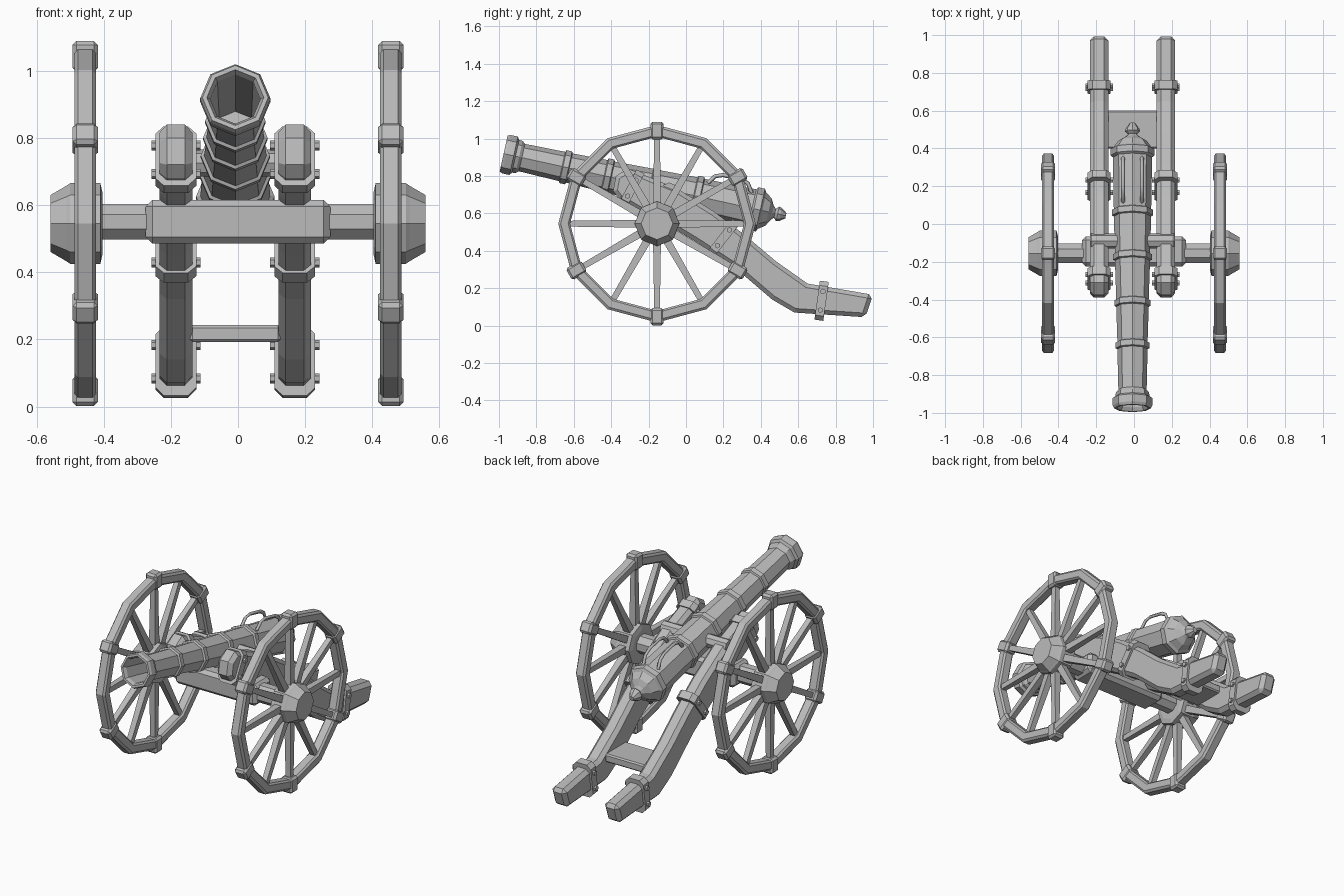
import bpy, bmesh, math
from mathutils import Matrix, Vector

if "Cube" in bpy.data.objects:
    bpy.data.objects.remove(bpy.data.objects["Cube"])

grey = bpy.data.materials.new("plain_grey")
grey.use_nodes = True
COLOUR = (0.5, 0.5, 0.5, 1)
grey.diffuse_color = COLOUR
grey.node_tree.nodes["Principled BSDF"].inputs["Base Color"].default_value = COLOUR


def finish(name, bm, matrix=None, bevel=0):
    bmesh.ops.recalc_face_normals(bm, faces=bm.faces)
    mesh = bpy.data.meshes.new(name)
    bm.to_mesh(mesh)
    bm.free()
    mesh.materials.append(grey)
    obj = bpy.data.objects.new(name, mesh)
    bpy.context.collection.objects.link(obj)
    if matrix:
        obj.matrix_world = matrix
    if bevel:
        mod = obj.modifiers.new("chamfer", 'BEVEL')
        mod.width, mod.segments = bevel, 1
        mod.limit_method, mod.angle_limit = 'ANGLE', math.radians(60)
    return obj


def lathe(name, profile, matrix, sides=8, closed=False):
    """Turn (distance, radius) points around local z."""
    bm = bmesh.new()
    rings = []
    for t, r in profile:
        rings.append([bm.verts.new((r * math.cos(a), r * math.sin(a), t))
                      for a in (math.tau * i / sides for i in range(sides))])
    pairs = list(zip(rings, rings[1:]))
    if closed:
        pairs.append((rings[-1], rings[0]))
    for low, high in pairs:
        for i in range(sides):
            j = (i + 1) % sides
            bm.faces.new((low[i], low[j], high[j], high[i]))
    if not closed:
        bm.faces.new(rings[0])
        bm.faces.new(rings[-1])
    return finish(name, bm, matrix)


def box(name, centre, size, tilt=0, bevel=0):
    bm = bmesh.new()
    bmesh.ops.create_cube(bm, size=1)
    bmesh.ops.scale(bm, vec=size, verts=bm.verts)
    matrix = Matrix.Translation(centre) @ Matrix.Rotation(tilt, 4, 'X')
    return finish(name, bm, matrix, bevel)


def side_prism(name, profile, x, width, bevel):
    """Extrude a (y, z) outline across x."""
    bm = bmesh.new()
    face = bm.faces.new([bm.verts.new((x - width / 2, y, z)) for y, z in profile])
    new = bmesh.ops.extrude_face_region(bm, geom=[face])["geom"]
    bmesh.ops.translate(bm, vec=(width, 0, 0),
                        verts=[v for v in new if isinstance(v, bmesh.types.BMVert)])
    return finish(name, bm, None, bevel)


ACROSS = Matrix.Rotation(math.pi / 2, 4, 'Y')
MID = -0.008

# Barrel with raised bands, hollow bore and rear knob
pitch = math.atan2(0.332, 1.507)
gun = Matrix.Translation((MID, -0.975, 0.92)) @ Matrix.Rotation(-math.pi / 2 - pitch, 4, 'X')
outline = [(0.5, 0.01), (0.5, 0.068), (0.02, 0.075), (0, 0.085), (0, 0.098), (0.015, 0.105),
           (0.055, 0.105), (0.065, 0.09), (0.085, 0.088), (0.1, 0.075)]
for t, r in ((0.34, 0.08), (0.57, 0.086), (0.82, 0.093), (1.06, 0.099)):
    outline += [(t - 0.02, r), (t - 0.015, r + 0.01), (t + 0.015, r + 0.01), (t + 0.02, r)]
outline += [(1.36, 0.104), (1.37, 0.117), (1.405, 0.117), (1.415, 0.1), (1.45, 0.075),
            (1.47, 0.04), (1.485, 0.024), (1.5, 0.04), (1.515, 0.036), (1.545, 0.015)]
lathe("barrel", outline, gun)
lathe("trunnion", [(-0.22, 0.04), (0.22, 0.04)],
      Matrix.Translation((MID, -0.09, 0.725)) @ ACROSS)

# Pair of lifting handles over the breech
for side, label in ((-1, "right"), (1, "left")):
    curve = bpy.data.curves.new(label + "_lifting_handle", 'CURVE')
    curve.dimensions = '3D'
    curve.bevel_depth, curve.bevel_resolution = 0.011, 0
    curve.use_fill_caps = True
    path = curve.splines.new('POLY')
    stops = ((1.1, 0.08), (1.13, 0.125), (1.17, 0.14), (1.27, 0.14), (1.31, 0.125), (1.34, 0.08))
    path.points.add(len(stops) - 1)
    for p, (t, up) in zip(path.points, stops):
        p.co = (side * 0.05, -up, t, 1)
    curve.materials.append(grey)
    handle = bpy.data.objects.new(label + "_lifting_handle", curve)
    handle.matrix_world = gun
    bpy.context.collection.objects.link(handle)

# Carriage cheeks running back into the trails, with straps and bolts
cheek = [(-.39, .72), (-.375, .80), (-.31, .84), (-.05, .735), (.15, .61), (.32, .48),
         (.48, .345), (.65, .225), (1, .165), (.96, .045), (.58, .07), (.46, .14),
         (.25, .32), (.05, .45), (-.1, .54), (-.25, .615), (-.36, .68)]
straps = (("front", -0.29, 0.735, -28, 0.20), ("middle", 0.2, 0.47, -38, 0.22),
          ("rear", 0.725, 0.133, -8, 0.21))
for side, label in ((-1, "right"), (1, "left")):
    x = MID + side * 0.177
    side_prism(label + "_cheek", cheek, x, 0.098, 0.022)
    for where, y, z, angle, height in straps:
        tilt = math.radians(angle)
        name = f"{label}_{where}_strap"
        box(name, (x, y, z), (0.122, 0.048, height), tilt)
        strap = bpy.data.objects[name]
        # Chamfer only the long corners of the strap
        bm = bmesh.new()
        bm.from_mesh(strap.data)
        along = [e for e in bm.edges
                 if abs((e.verts[0].co - e.verts[1].co).normalized().y) > 0.9]
        bmesh.ops.bevel(bm, geom=along, offset=0.025, segments=1, affect='EDGES')
        bm.to_mesh(strap.data)
        bm.free()
        for k in (-1, 1):
            shift = Matrix.Rotation(tilt, 3, 'X') @ Vector((0, 0, k * height * 0.24))
            lathe(f"{name}_bolt", [(-0.073, 0.015), (0.073, 0.015)],
                  Matrix.Translation(Vector((x, y, z)) + shift) @ ACROSS, 6)

# Cross board between the trails
box("trail_board", (MID, 0.5, 0.217), (0.27, 0.2, 0.05), 0, 0.008)

# Axle and its bolster
HUB_Y, HUB_Z = -0.155, 0.545
box("axle_bolster", (0, -0.145, 0.55), (0.55, 0.16, 0.13), 0, 0.02)
lathe("axle", [(-0.45, 0.057), (0.45, 0.057)],
      Matrix.Translation((0, HUB_Y, HUB_Z + 0.005)) @ ACROSS @ Matrix.Rotation(math.pi / 8, 4, 'Z'))

# Wheels: hub, twelve spokes, faceted rim and six rim clamps
for side, label in ((-1, "right"), (1, "left")):
    wheel = Matrix.Translation((side * 0.455, HUB_Y, HUB_Z)) @ ACROSS
    hub = [(-0.052, 0.09), (-0.045, 0.12), (0.045, 0.12), (0.055, 0.113), (0.103, 0.085)]
    lathe(label + "_hub", [(side * t, r) for t, r in hub], wheel)
    rim = [(-0.032, 0.475), (-0.032, 0.515), (-0.022, 0.528), (0.022, 0.528),
           (0.032, 0.515), (0.032, 0.475), (0.022, 0.465), (-0.022, 0.465)]
    lathe(label + "_rim", rim, wheel, 12, True)
    for i in range(12):
        angle = math.tau * i / 12
        out = Matrix.Rotation(angle, 3, 'X') @ Vector((0, 0, 1))
        hub_at = Vector((side * 0.455, HUB_Y, HUB_Z))
        turn = Matrix.Rotation(angle, 4, 'X')
        lathe(f"{label}_spoke", [(0.09, 0.03), (0.3, 0.025), (0.48, 0.022)],
              Matrix.Translation(hub_at) @ turn @ Matrix.Rotation(math.pi / 4, 4, 'Z'), 4)
        if i % 2 == 0:
            box(f"{label}_rim_clamp", hub_at + out * 0.4975, (0.075, 0.072, 0.093), angle, 0.012)
